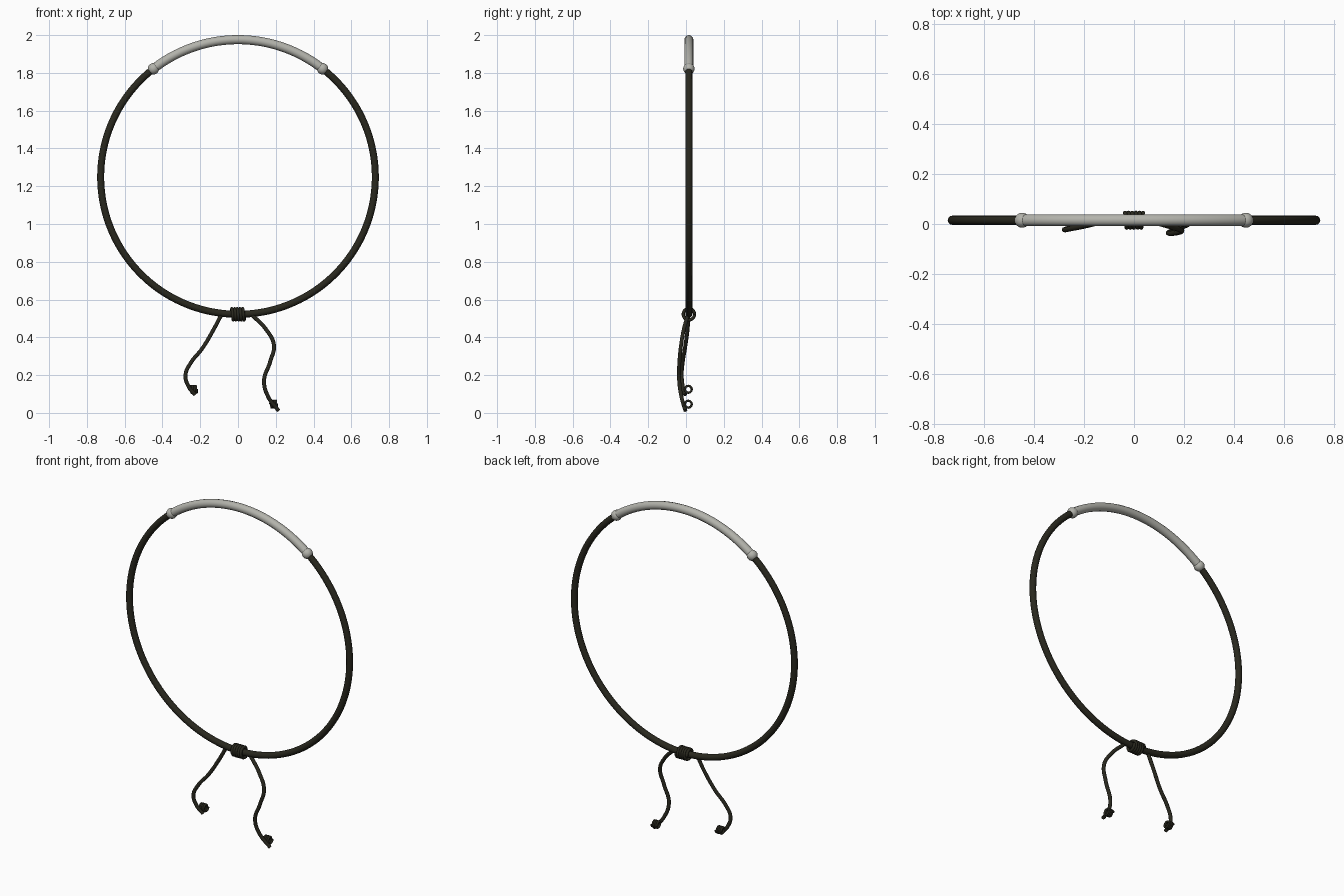
import bpy
from math import sin, cos, pi, radians

cube = bpy.data.objects.get("Cube")
if cube:
    bpy.data.objects.remove(cube, do_unlink=True)


def material(name, color):
    m = bpy.data.materials.new(name)
    m.use_nodes = True
    m.diffuse_color = color
    m.node_tree.nodes["Principled BSDF"].inputs["Base Color"].default_value = color
    return m


cord_mat = material("dark olive cord", (0.022, 0.021, 0.013, 1))
silver_mat = material("pale silver", (0.45, 0.45, 0.41, 1))

RING, MID_Y, MID_Z = 0.727, 0.015, 1.249
BAR_HALF = radians(38)


def tube(name, points, radius, mat, smooth_path=False, sides=4):
    """Sweep a round section along a path and keep the result as a mesh."""
    curve = bpy.data.curves.new(name, "CURVE")
    curve.dimensions = "3D"
    curve.bevel_depth = radius
    curve.bevel_resolution = sides
    curve.use_fill_caps = True
    if smooth_path:
        spline = curve.splines.new("BEZIER")
        spline.bezier_points.add(len(points) - 1)
        for bp, p in zip(spline.bezier_points, points):
            bp.co = p
            bp.handle_left_type = bp.handle_right_type = "AUTO"
    else:
        spline = curve.splines.new("POLY")
        spline.points.add(len(points) - 1)
        for sp, p in zip(spline.points, points):
            sp.co = (*p, 1)
    temp = bpy.data.objects.new(name + " path", curve)
    bpy.context.collection.objects.link(temp)
    mesh = bpy.data.meshes.new_from_object(
        temp.evaluated_get(bpy.context.evaluated_depsgraph_get()))
    bpy.data.objects.remove(temp, do_unlink=True)
    mesh.materials.clear()
    mesh.materials.append(mat)
    obj = bpy.data.objects.new(name, mesh)
    bpy.context.collection.objects.link(obj)
    bpy.ops.object.select_all(action="DESELECT")
    obj.select_set(True)
    bpy.context.view_layer.objects.active = obj
    bpy.ops.object.shade_smooth_by_angle(angle=radians(50))
    return obj


def arc(start, end, steps):
    """Points on the ring, with angles measured from the top."""
    angles = [start + (end - start) * i / steps for i in range(steps + 1)]
    return [(RING * sin(a), MID_Y, MID_Z + RING * cos(a)) for a in angles]


def coil(name, center, length, radius, wire, turns):
    """Cord wound in a helix around the x direction."""
    cx, cy, cz = center
    steps = turns * 24
    points = []
    for i in range(steps + 1):
        a = 2 * pi * turns * i / steps
        points.append((cx + length * (i / steps - 0.5),
                       cy + radius * cos(a), cz + radius * sin(a)))
    return tube(name, points, wire, cord_mat, sides=2)


# Neck ring: dark cord below, silver bar across the top
tube("cord_loop", arc(BAR_HALF, 2 * pi - BAR_HALF, 128), 0.0185, cord_mat)
tube("silver_bar", arc(-BAR_HALF, BAR_HALF, 48), 0.024, silver_mat)

# Round end caps of the bar
for side, label in ((1, "left"), (-1, "right")):
    bpy.ops.mesh.primitive_uv_sphere_add(
        segments=24, ring_count=16, radius=0.03,
        location=(side * RING * sin(BAR_HALF), MID_Y, MID_Z + RING * cos(BAR_HALF)))
    cap = bpy.context.object
    cap.name = label + "_end_cap"
    cap.data.materials.append(silver_mat)
    bpy.ops.object.shade_smooth_by_angle(angle=radians(50))

# Wrapped sliding knot
coil("sliding_knot", (0, MID_Y, MID_Z - RING), 0.072, 0.030, 0.0085, 5)

# Hanging cord ends
tails = {
    "right": [(-0.085, 0.013, 0.525), (-0.13, 0.008, 0.44), (-0.19, -0.006, 0.34),
              (-0.25, -0.018, 0.265), (-0.278, -0.023, 0.2),
              (-0.262, -0.017, 0.14), (-0.228, -0.004, 0.096)],
    "left": [(0.075, 0.01, 0.518), (0.15, -0.012, 0.44), (0.19, -0.026, 0.36),
             (0.17, -0.035, 0.27), (0.138, -0.036, 0.17),
             (0.16, -0.024, 0.085), (0.214, -0.003, 0.012)],
}
for label, points in tails.items():
    tube(label + "_tail", points, 0.0105, cord_mat, smooth_path=True, sides=3)

# Small wrapped stopper knots at the cord ends
coil("right_stopper_knot", (-0.235, 0.012, 0.125), 0.036, 0.018, 0.0062, 4)
coil("left_stopper_knot", (0.189, 0.012, 0.046), 0.036, 0.018, 0.0062, 4)
